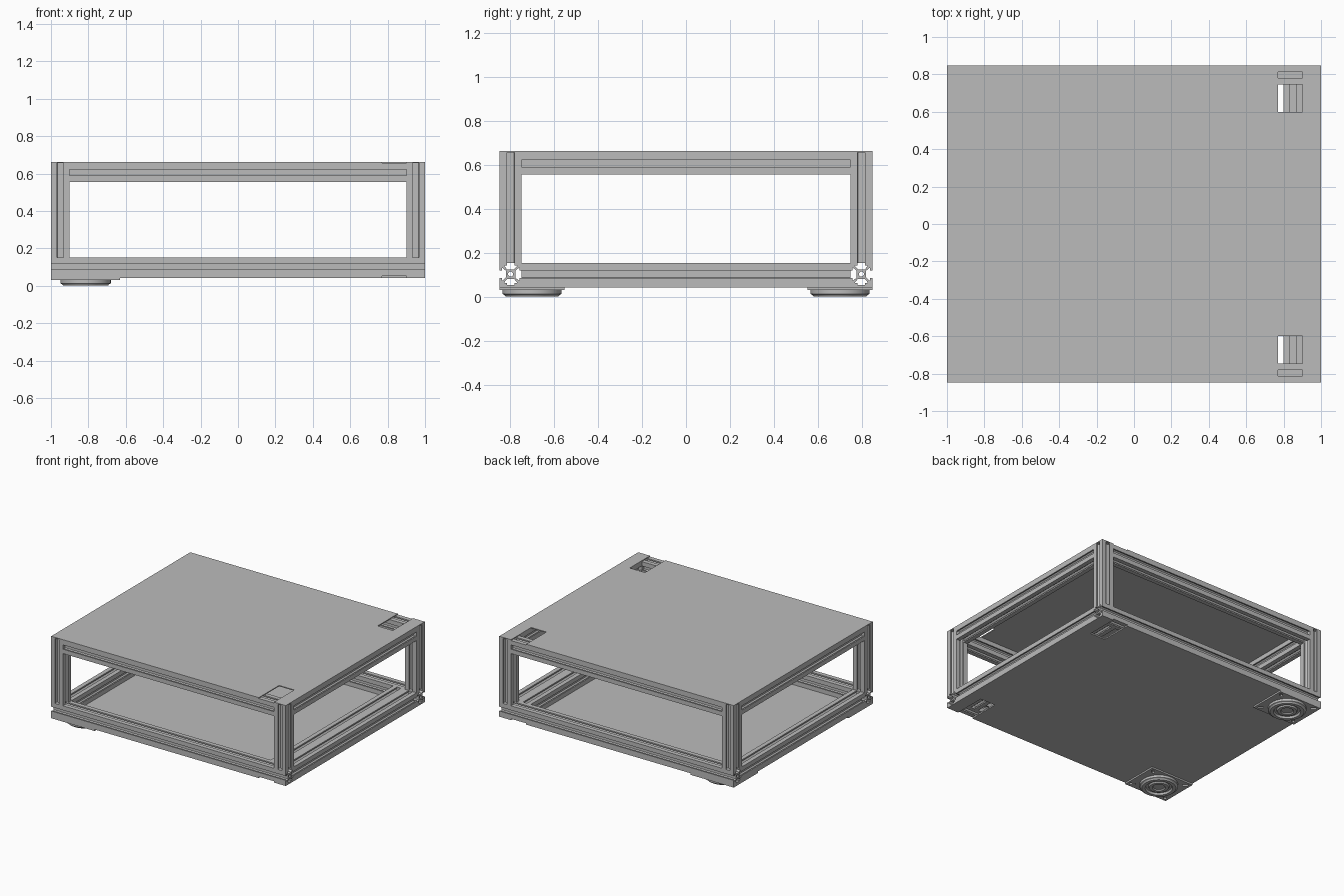
import bpy, bmesh
from math import pi, sin, cos, atan2
from mathutils import Matrix, Vector

cube = bpy.data.objects.get("Cube")
if cube:
    bpy.data.objects.remove(cube, do_unlink=True)

grey = bpy.data.materials.new("plain grey")
grey.use_nodes = True
grey.diffuse_color = (0.5, 0.5, 0.5, 1)
grey.node_tree.nodes["Principled BSDF"].inputs["Base Color"].default_value = (0.5, 0.5, 0.5, 1)

W, D = 1.0, 0.847          # half width and half depth
R = 0.1                    # rail thickness
Z0, Z1 = 0.052, 0.655      # underside and top of the frame


def prism(name, loops, length, matrix):
    """Extrude filled outlines (the later ones are holes) along local z."""
    curve = bpy.data.curves.new(name, 'CURVE')
    curve.dimensions = '2D'
    curve.fill_mode = 'BOTH'
    curve.extrude = length / 2
    for loop in loops:
        spline = curve.splines.new('POLY')
        spline.points.add(len(loop) - 1)
        for point, (x, y) in zip(spline.points, loop):
            point.co = (x, y, 0, 1)
        spline.use_cyclic_u = True
    temp = bpy.data.objects.new(name, curve)
    bpy.context.collection.objects.link(temp)
    mesh = bpy.data.meshes.new_from_object(temp.evaluated_get(bpy.context.evaluated_depsgraph_get()))
    bpy.data.objects.remove(temp, do_unlink=True)
    bm = bmesh.new()
    bm.from_mesh(mesh)
    bmesh.ops.remove_doubles(bm, verts=bm.verts, dist=1e-5)
    bmesh.ops.recalc_face_normals(bm, faces=bm.faces)
    for face in bm.faces:
        face.smooth = False
    bm.to_mesh(mesh)
    bm.free()
    mesh.materials.clear()
    mesh.materials.append(grey)
    obj = bpy.data.objects.new(name, mesh)
    obj.matrix_world = matrix
    bpy.context.collection.objects.link(obj)
    return obj


# Slotted rail section: one corner and one T-slot, repeated four times
h = R / 2
slot = [(h, h), (0.0165, h), (0.0165, 0.04), (0.028, 0.04), (0.028, 0.036), (0.016, 0.022)]
side = slot + [(-x, y) for x, y in reversed(slot[1:])]
section = []
for k in range(4):
    turn = Matrix.Rotation(k * pi / 2, 2)
    section += [tuple(turn @ Vector(p)) for p in side]
bore = [(0.012 * cos(k * pi / 4 + pi / 8), 0.012 * sin(k * pi / 4 + pi / 8)) for k in range(8)]

TURN = {'x': Matrix.Rotation(pi / 2, 4, 'Y'),
        'y': Matrix.Rotation(pi / 2, 4, 'X'),
        'z': Matrix.Identity(4)}


def rail(name, axis, length, centre):
    prism(name, [section, bore], length, Matrix.Translation(centre) @ TURN[axis])


# Frame: long rails, side rails and corner posts
low, high = Z0 + h, Z1 - h
inner = 2 * (D - R)
for sy, end in ((-1, "front"), (1, "back")):
    y = sy * (D - h)
    rail(f"{end}_bottom_rail", 'x', 2 * W, (0, y, low))
    rail(f"{end}_top_rail", 'x', 2 * (W - R), (0, y, high))
    for sx, hand in ((-1, "right"), (1, "left")):
        rail(f"{end}_{hand}_post", 'z', Z1 - Z0 - R, (sx * (W - h), y, (Z0 + R + Z1) / 2))
for sx, hand in ((-1, "right"), (1, "left")):
    rail(f"{hand}_bottom_rail", 'y', inner, (sx * (W - h), 0, low))
    rail(f"{hand}_top_rail", 'y', inner, (sx * (W - h), 0, high))
rail("inner_bottom_rail", 'y', inner, (W - R - h, 0, low))

# Notched panels above and below the frame
half = [(W, D), (0.9, D), (0.9, 0.6), (0.77, 0.6), (0.77, D), (-W, D)]
outline = half + [(x, -y) for x, y in reversed(half)]
for name, bottom, top in (("top_panel", Z1, 0.662), ("bottom_panel", 0.042, Z0)):
    prism(name, [outline], top - bottom, Matrix.Translation((0, 0, (bottom + top) / 2)))

# Swivel feet: slotted mounting plate and ringed disc
px, py = 0.185, 0.147
plate = [(px, py), (-px, py), (-px, -py), (px, -py)]
holes = []
for sx in (-1, 1):
    for sy in (-1, 1):
        spin = Matrix.Rotation(atan2(sy * py, sx * px), 2)
        mid = Vector((sx * 0.148, sy * 0.112))
        holes.append([tuple(mid + spin @ Vector(p)) for p in
                      ((0.02, -0.009), (0.02, 0.009), (-0.02, 0.009), (-0.02, -0.009))])

disc = [(0, 0.012), (0.04, 0.012), (0.046, 0.004), (0.068, 0.004), (0.074, 0.015),
        (0.09, 0.015), (0.096, 0), (0.12, 0), (0.126, 0.008), (0.135, 0.012),
        (0.135, 0.031), (0, 0.031)]
for sy, end in ((-1, "front"), (1, "back")):
    at = Vector((-W + px, sy * (D - py), 0))
    prism(f"{end}_foot_plate", [plate] + holes, 0.012, Matrix.Translation(at + Vector((0, 0, 0.036))))
    bm = bmesh.new()
    verts = [bm.verts.new((r, 0, z)) for r, z in disc]
    edges = [bm.edges.new(pair) for pair in zip(verts, verts[1:])]
    bmesh.ops.spin(bm, geom=verts + edges, cent=(0, 0, 0), axis=(0, 0, 1), angle=2 * pi, steps=48)
    bmesh.ops.remove_doubles(bm, verts=bm.verts, dist=1e-5)
    bmesh.ops.recalc_face_normals(bm, faces=bm.faces)
    mesh = bpy.data.meshes.new(f"{end}_foot_disc")
    bm.to_mesh(mesh)
    bm.free()
    mesh.materials.append(grey)
    foot = bpy.data.objects.new(f"{end}_foot_disc", mesh)
    foot.location = at
    bpy.context.collection.objects.link(foot)
    bpy.ops.object.select_all(action='DESELECT')
    foot.select_set(True)
    bpy.context.view_layer.objects.active = foot
    bpy.ops.object.shade_smooth_by_angle(angle=0.5)
